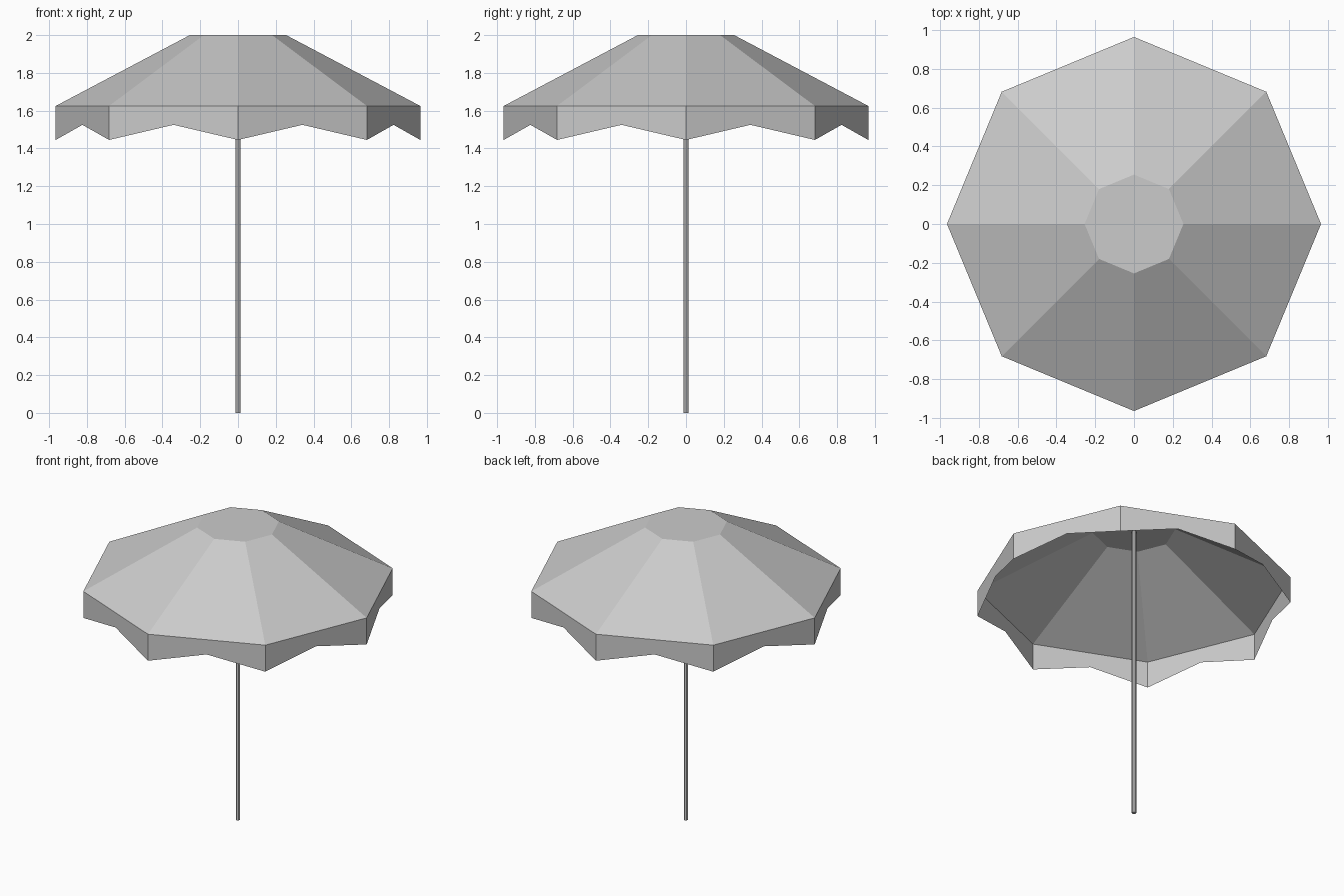
import bpy, bmesh
from math import sin, cos, pi

if "Cube" in bpy.data.objects:
    bpy.data.objects.remove(bpy.data.objects["Cube"])

SIDES = 8
TOP_R, RIM_R = 0.255, 0.965
TOP_Z, RIM_Z, POINT_Z, NOTCH_Z = 2.0, 1.625, 1.445, 1.525


def ring(bm, radius, z):
    return [bm.verts.new((radius * cos(2 * pi * i / SIDES),
                          radius * sin(2 * pi * i / SIDES), z))
            for i in range(SIDES)]


def finish(bm, name):
    mesh = bpy.data.meshes.new(name)
    bm.to_mesh(mesh)
    bm.free()
    obj = bpy.data.objects.new(name, mesh)
    bpy.context.collection.objects.link(obj)
    return obj


# Canopy: flat cap, sloping panels and hanging valance with notched edge
bm = bmesh.new()
top = ring(bm, TOP_R, TOP_Z)
rim = ring(bm, RIM_R, RIM_Z)
points = ring(bm, RIM_R, POINT_Z)
bm.faces.new(top)
for i in range(SIDES):
    j = (i + 1) % SIDES
    bm.faces.new((rim[i], rim[j], top[j], top[i]))
    mid = (rim[i].co + rim[j].co) / 2
    rim_mid = bm.verts.new(mid)
    notch = bm.verts.new((mid.x, mid.y, NOTCH_Z))
    bm.faces.new((points[i], notch, rim_mid, rim[i]))
    bm.faces.new((notch, points[j], rim[j], rim_mid))
finish(bm, "canopy")

# Pole from the ground to just under the cap
bpy.ops.mesh.primitive_cylinder_add(vertices=8, radius=0.014, depth=1.995,
                                    location=(0, 0, 0.9975))
bpy.context.object.name = "pole"
